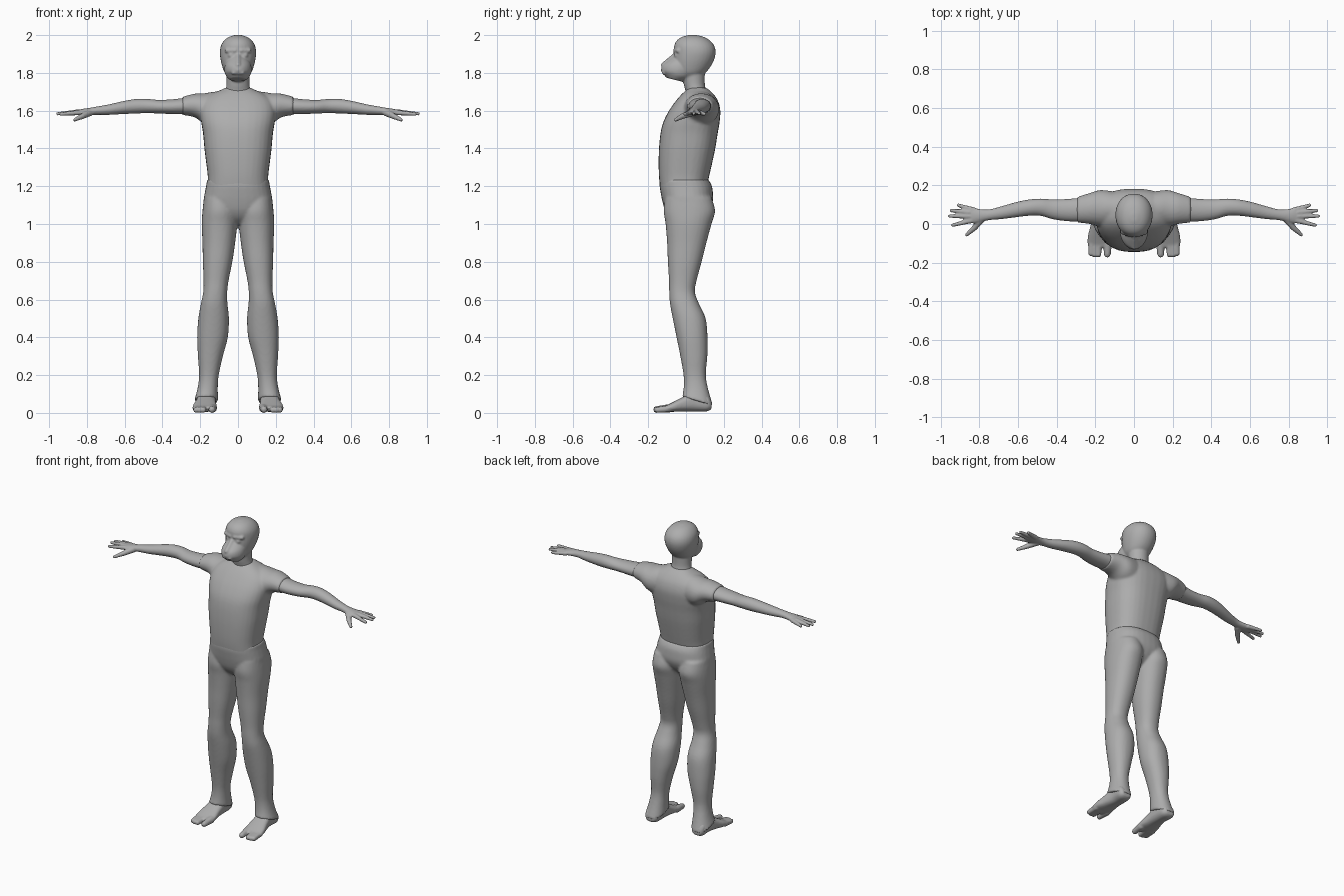
import bpy, bmesh, math
from mathutils import Vector, Matrix

grey = bpy.data.materials.new("plain grey")
grey.diffuse_color = (0.42, 0.42, 0.42, 1)


def spline(rings, steps=4):
    """Catmull-Rom interpolation through ring parameter lists."""
    rings = [tuple(r) + (0,) * (6 - len(r)) for r in rings]
    out = []
    for i in range(len(rings) - 1):
        p0, p1 = rings[max(i - 1, 0)], rings[i]
        p2, p3 = rings[i + 1], rings[min(i + 2, len(rings) - 1)]
        for k in range(steps):
            t = k / steps
            out.append([0.5 * (2 * b + (c - a) * t + (2 * a - 5 * b + 4 * c - d) * t * t
                               + (3 * b - a - 3 * c + d) * t ** 3)
                        for a, b, c, d in zip(p0, p1, p2, p3)])
    return out + [rings[-1]]


def loft(bm, rings, axis='z', p=2.0, s=1, n=32):
    """Rings are (position, a0, a1, b0, b1, tilt): superellipse sections along an axis."""
    loops = []
    for t, a0, a1, b0, b1, tilt in spline(rings):
        loop = []
        for k in range(n):
            w = 2 * math.pi * k / n
            c, d = math.cos(w), math.sin(w)
            a = (a0 + a1) / 2 + (a1 - a0) / 2 * math.copysign(abs(c) ** (2 / p), c)
            db = (b1 - b0) / 2 * math.copysign(abs(d) ** (2 / p), d)
            b = (b0 + b1) / 2 + db
            co = {'z': (s * a, b, t + tilt * db), 'x': (s * t, a, b), 'y': (s * a, t, b)}[axis]
            loop.append(bm.verts.new(co))
        loops.append(loop)
    faces = [bm.faces.new(loops[0]), bm.faces.new(loops[-1])]
    for u, v in zip(loops, loops[1:]):
        for k in range(n):
            faces.append(bm.faces.new((u[k], u[(k + 1) % n], v[(k + 1) % n], v[k])))
    bmesh.ops.recalc_face_normals(bm, faces=faces)


def strand(bm, a, b, ra, rb, s=1, k=12):
    """Row of overlapping balls from a to b, fused later by the remesh."""
    a, b = Vector(a), Vector(b)
    for i in range(k + 1):
        q = a.lerp(b, i / k)
        q.x *= s
        bmesh.ops.create_uvsphere(bm, u_segments=12, v_segments=8, radius=ra + (rb - ra) * i / k,
                                  matrix=Matrix.Translation(q))


def finish(name, bm, voxel, smooth):
    me = bpy.data.meshes.new(name)
    bm.to_mesh(me)
    bm.free()
    me.materials.append(grey)
    ob = bpy.data.objects.new(name, me)
    bpy.context.collection.objects.link(ob)
    m = ob.modifiers.new("fuse", 'REMESH')
    m.mode = 'VOXEL'
    m.voxel_size = voxel
    m.use_smooth_shade = True
    m = ob.modifiers.new("soften", 'SMOOTH')
    m.factor = 0.5
    m.iterations = smooth
    return ob


# Shirt: torso and short sleeves
bm = bmesh.new()
loft(bm, [(z, -h, h, y0, y1) for z, h, y0, y1 in [
    (1.19, .16, -.137, .108), (1.25, .16, -.143, .122), (1.32, .168, -.145, .138),
    (1.40, .178, -.143, .155), (1.48, .185, -.135, .168), (1.54, .195, -.12, .178),
    (1.60, .20, -.09, .182), (1.65, .185, -.055, .17), (1.685, .145, -.025, .148),
    (1.708, .095, 0, .125), (1.722, .065, .015, .105)]], p=2.5)
for s in (1, -1):
    loft(bm, [(.07, .0, .16, 1.51, 1.705), (.13, -.01, .172, 1.515, 1.70),
              (.18, -.012, .175, 1.53, 1.692), (.23, .0, .16, 1.565, 1.69),
              (.295, .008, .14, 1.577, 1.673)], 'x', s=s)
finish("shirt", bm, .008, 5)

# Trousers: hips and legs
bm = bmesh.new()
loft(bm, [(z, -h, h, y0, y1) for z, h, y0, y1 in [
    (1.00, .05, -.05, .05), (1.03, .11, -.085, .085), (1.07, .165, -.11, .12),
    (1.12, .182, -.125, .142), (1.17, .175, -.135, .142), (1.205, .168, -.14, .136),
    (1.235, .164, -.138, .118)]], p=2.4)
for s in (1, -1):
    loft(bm, [(1.14, .01, .18, -.11, .135), (1.07, .003, .188, -.118, .154),
              (1.0, .004, .192, -.108, .135), (.9, .015, .188, -.10, .108),
              (.8, .03, .186, -.096, .083), (.7, .05, .182, -.09, .056),
              (.64, .057, .184, -.089, .047), (.58, .056, .196, -.085, .068),
              (.5, .048, .21, -.07, .104), (.4, .054, .216, -.05, .114),
              (.3, .08, .212, -.03, .113), (.2, .102, .206, -.013, .105),
              (.13, .107, .214, -.012, .118, -.1), (.062, .105, .232, -.02, .143, -.3)],
         p=2.2, s=s)
finish("trousers", bm, .008, 4)

# Arms and hands
bm = bmesh.new()
for s in (1, -1):
    loft(bm, [(.18, .02, .145, 1.57, 1.68), (.28, .013, .135, 1.58, 1.668),
              (.35, .015, .129, 1.582, 1.66), (.42, .025, .127, 1.585, 1.657),
              (.48, .042, .131, 1.587, 1.662), (.54, .043, .127, 1.585, 1.662),
              (.61, .035, .113, 1.582, 1.65), (.68, .026, .093, 1.578, 1.634),
              (.74, .021, .077, 1.578, 1.623), (.78, .014, .075, 1.576, 1.616),
              (.82, .004, .082, 1.575, 1.61), (.855, .004, .088, 1.577, 1.602),
              (.875, .012, .084, 1.58, 1.598)], 'x', s=s)
    for a, b in [((.83, .073, 1.59), (.908, .097, 1.583)), ((.85, .06, 1.592), (.945, .07, 1.585)),
                 ((.85, .04, 1.592), (.953, .041, 1.584)), ((.84, .018, 1.59), (.937, -.006, 1.582))]:
        strand(bm, a, b, .0145, .0095, s)
    strand(bm, (.785, .03, 1.59), (.825, -.02, 1.57), .02, .015, s)
    strand(bm, (.825, -.02, 1.57), (.865, -.056, 1.551), .015, .0095, s)
finish("arms", bm, .005, 3)

# Bare feet with big toe and smaller toes
bm = bmesh.new()
for s in (1, -1):
    loft(bm, [(.135, .14, .20, .02, .06), (.11, .122, .215, .008, .1), (.05, .117, .215, .008, .12),
              (-.01, .117, .225, .008, .088), (-.06, .112, .238, .006, .062),
              (-.10, .112, .24, .006, .042), (-.12, .125, .23, .01, .034)], 'y', p=2.6, s=s)
    strand(bm, (.134, -.09, .024), (.138, -.156, .018), .023, .018, s)
    for x, y in ((.184, -.158), (.203, -.158), (.222, -.152)):
        strand(bm, (x - .003, -.09, .022), (x, y, .016), .019, .0155, s)
finish("feet", bm, .006, 3)

# Head, muzzle, facial features and neck
bm = bmesh.new()
loft(bm, [(z, -h, h, y0, y1) for z, h, y0, y1 in [
    (1.775, .05, -.03, .07), (1.80, .07, -.055, .103), (1.83, .082, -.064, .128),
    (1.87, .092, -.066, .149), (1.91, .096, -.063, .157), (1.945, .09, -.062, .149),
    (1.972, .073, -.048, .126), (1.99, .049, -.022, .095), (2.001, .015, .015, .053)]], p=2.1)
loft(bm, [(1.764, -.044, .044, -.105, -.02, -.25), (1.785, -.064, .064, -.121, .03, -.15),
          (1.81, -.072, .072, -.132, .05), (1.838, -.07, .07, -.127, .05),
          (1.86, -.06, .06, -.105, .03), (1.885, -.04, .04, -.075, .02)], p=1.85)
loft(bm, [(1.66, -.085, .085, .0, .13), (1.70, -.069, .069, -.002, .11),
          (1.74, -.061, .061, -.012, .1), (1.80, -.062, .062, -.02, .1)])
strand(bm, (0, -.062, 1.895), (0, -.119, 1.842), .01, .014)          # nose
strand(bm, (-.026, -.118, 1.80), (.026, -.118, 1.80), .009, .009)    # lips
for s in (1, -1):
    strand(bm, (.015, -.059, 1.918), (.06, -.042, 1.918), .011, .012, s)   # brow
    strand(bm, (.034, -.054, 1.893), (.042, -.051, 1.893), .011, .011, s)  # eye
finish("head", bm, .006, 4)
